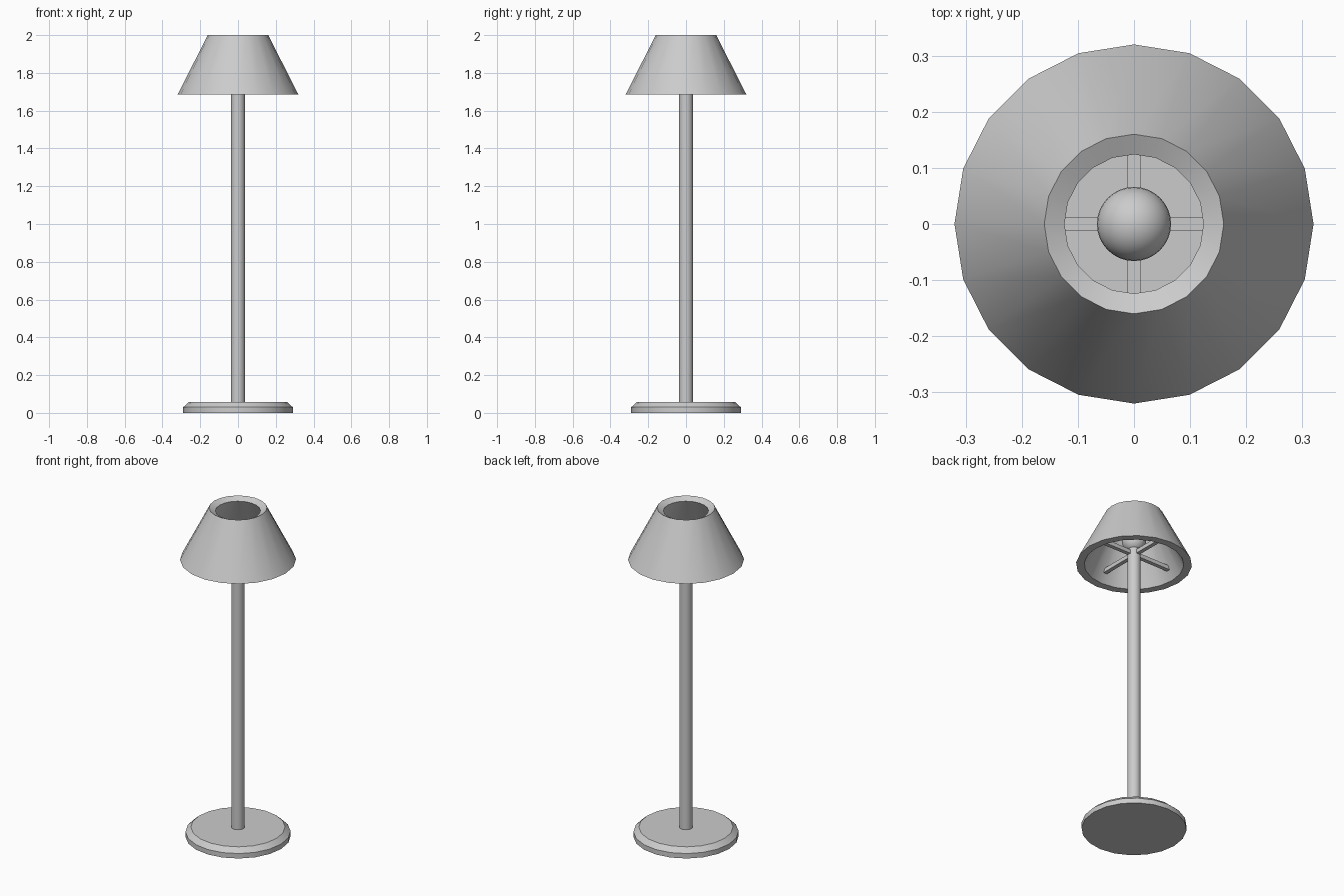
import bpy, bmesh, math

if "Cube" in bpy.data.objects:
    bpy.data.objects.remove(bpy.data.objects["Cube"])

SIDES = 20


def finish(obj):
    bpy.ops.object.select_all(action='DESELECT')
    obj.select_set(True)
    bpy.context.view_layer.objects.active = obj
    bpy.ops.object.shade_smooth_by_angle(angle=math.radians(30))


def lathe(name, profile, closed=False):
    """Revolve (radius, z) points round z; open profiles get end caps."""
    bm = bmesh.new()
    rings = [[bm.verts.new((r * math.cos(2 * math.pi * i / SIDES),
                            r * math.sin(2 * math.pi * i / SIDES), z))
              for i in range(SIDES)] for r, z in profile]
    pairs = list(zip(rings, rings[1:]))
    if closed:
        pairs.append((rings[-1], rings[0]))
    else:
        bm.faces.new(rings[0])
        bm.faces.new(rings[-1])
    for a, b in pairs:
        for i in range(SIDES):
            j = (i + 1) % SIDES
            bm.faces.new((a[i], a[j], b[j], b[i]))
    bmesh.ops.recalc_face_normals(bm, faces=bm.faces)
    mesh = bpy.data.meshes.new(name)
    bm.to_mesh(mesh)
    bm.free()
    obj = bpy.data.objects.new(name, mesh)
    bpy.context.collection.objects.link(obj)
    finish(obj)


# Chamfered foot, pole and thick conical shade
lathe("base", [(0.29, 0), (0.29, 0.03), (0.26, 0.057)])
lathe("pole", [(0.037, 0.05), (0.037, 1.775)])
lathe("shade", [(0.32, 1.685), (0.16, 2.0), (0.124, 1.982), (0.275, 1.685)], closed=True)

# Crossed bars holding the shade
for name, size in (("support_bar_x", (0.51, 0.024, 0.024)),
                   ("support_bar_y", (0.024, 0.51, 0.024))):
    bpy.ops.mesh.primitive_cube_add(size=1, location=(0, 0, 1.75))
    bar = bpy.context.object
    bar.name = name
    bar.scale = size

# Bulb
bpy.ops.mesh.primitive_uv_sphere_add(segments=32, ring_count=16, radius=0.066,
                                     location=(0, 0, 1.83))
bulb = bpy.context.object
bulb.name = "bulb"
finish(bulb)
